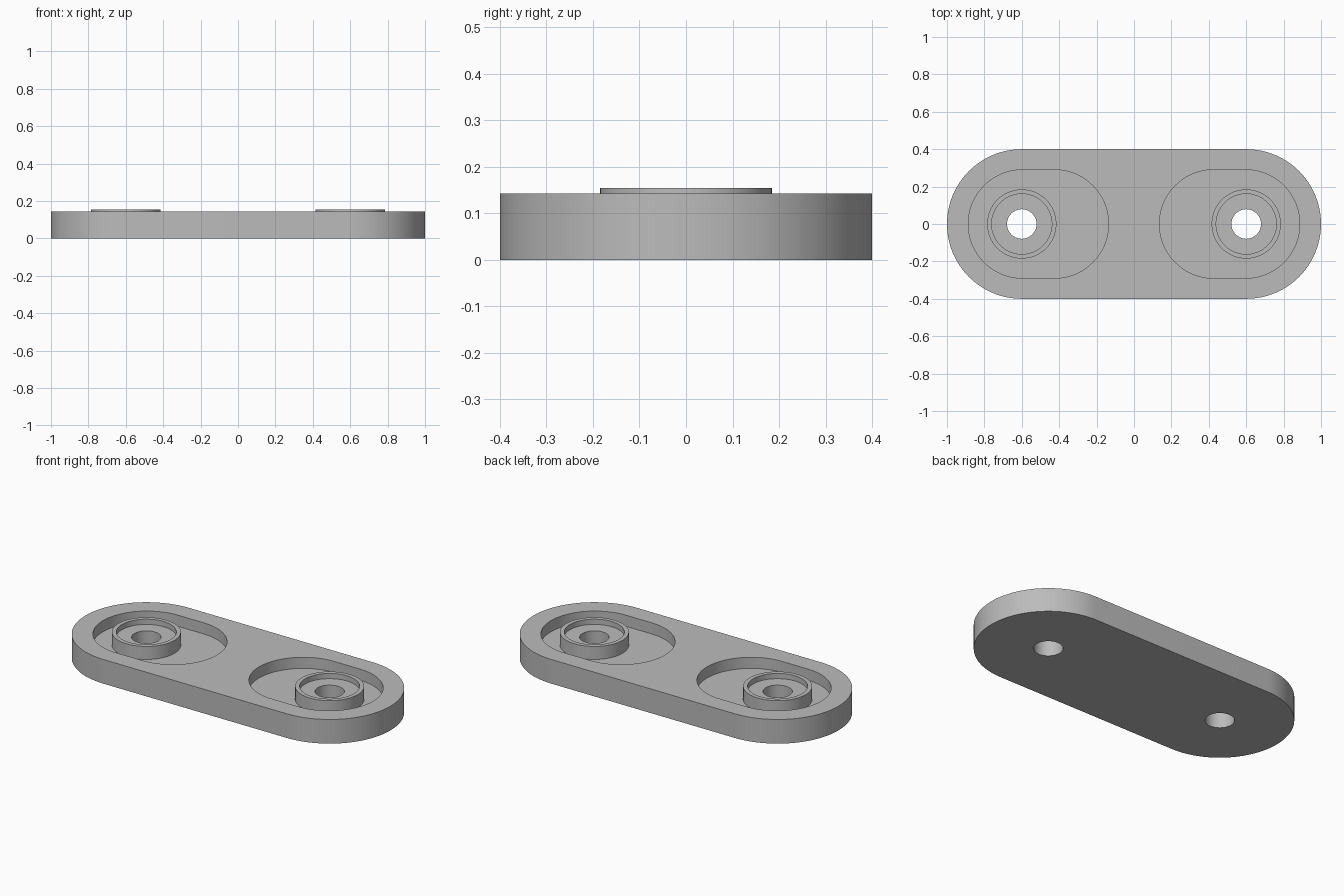
import bpy, bmesh, math

if "Cube" in bpy.data.objects:
    bpy.data.objects.remove(bpy.data.objects["Cube"])

PLATE_TOP, FLOOR, BOSS_TOP, BORE = 0.143, 0.077, 0.154, 0.123
HOLE_X, HOLE_R = 0.6, 0.079
SEG = 48

grey = bpy.data.materials.new("plain grey")
grey.diffuse_color = (0.5, 0.5, 0.5, 1)
grey.use_nodes = True
grey.node_tree.nodes["Principled BSDF"].inputs["Base Color"].default_value = grey.diffuse_color


def finish(name, bm):
    bmesh.ops.recalc_face_normals(bm, faces=bm.faces)
    mesh = bpy.data.meshes.new(name)
    bm.to_mesh(mesh)
    bm.free()
    mesh.materials.append(grey)
    ob = bpy.data.objects.new(name, mesh)
    bpy.context.collection.objects.link(ob)
    return ob


def slot(name, x0, x1, r, z0, z1):
    """Upright prism with rounded ends centred at x0 and x1."""
    bm = bmesh.new()
    pts = []
    for cx, start in ((x1, -math.pi / 2), (x0, math.pi / 2)):
        for i in range(SEG + 1):
            a = start + math.pi * i / SEG
            pts.append((cx + r * math.cos(a), r * math.sin(a), z0))
    face = bm.faces.new([bm.verts.new(p) for p in pts])
    ext = bmesh.ops.extrude_face_region(bm, geom=[face])
    top = [v for v in ext["geom"] if isinstance(v, bmesh.types.BMVert)]
    bmesh.ops.translate(bm, verts=top, vec=(0, 0, z1 - z0))
    return finish(name, bm)


def lathe(name, cx, profile):
    """Spin a closed (radius, z) profile around the vertical line at cx."""
    bm = bmesh.new()
    n = 2 * SEG
    rings = []
    for i in range(n):
        a = 2 * math.pi * i / n
        rings.append([bm.verts.new((cx + r * math.cos(a), r * math.sin(a), z))
                      for r, z in profile])
    m = len(profile)
    for i in range(n):
        p, q = rings[i], rings[(i + 1) % n]
        for j in range(m):
            k = (j + 1) % m
            bm.faces.new((p[j], q[j], q[k], p[k]))
    return finish(name, bm)


def drill(name, cx):
    bm = bmesh.new()
    bmesh.ops.create_cone(bm, cap_ends=True, segments=2 * SEG, radius1=HOLE_R,
                          radius2=HOLE_R, depth=1)
    bmesh.ops.translate(bm, verts=bm.verts, vec=(cx, 0, 0))
    return finish(name, bm)


# Rounded plate
plate = slot("plate", -0.6, 0.6, 0.4, 0, PLATE_TOP)

# Pockets and through holes cut from the plate
cutters = []
for side, s in (("left", -1), ("right", 1)):
    a, b = sorted((s * 0.426, s * 0.596))
    cutters.append(slot(side + "_pocket_cutter", a, b, 0.29, FLOOR, 0.3))
    cutters.append(drill(side + "_hole_cutter", s * HOLE_X))
for c in cutters:
    mod = plate.modifiers.new(c.name, "BOOLEAN")
    mod.operation, mod.solver, mod.object = "DIFFERENCE", "EXACT", c
bpy.context.view_layer.objects.active = plate
plate.select_set(True)
for mod in list(plate.modifiers):
    bpy.ops.object.modifier_apply(modifier=mod.name)
for c in cutters:
    bpy.data.objects.remove(c)

# Raised bosses with a counterbore
profile = [(HOLE_R, FLOOR), (0.185, FLOOR), (0.185, BOSS_TOP),
           (0.161, BOSS_TOP), (0.161, BORE), (HOLE_R, BORE)]
bosses = [lathe(side + "_boss", s * HOLE_X, profile)
          for side, s in (("left", -1), ("right", 1))]

# Smooth curved walls, keep edges sharp
for ob in [plate] + bosses:
    ob.select_set(True)
bpy.ops.object.shade_smooth_by_angle(angle=math.radians(30))
